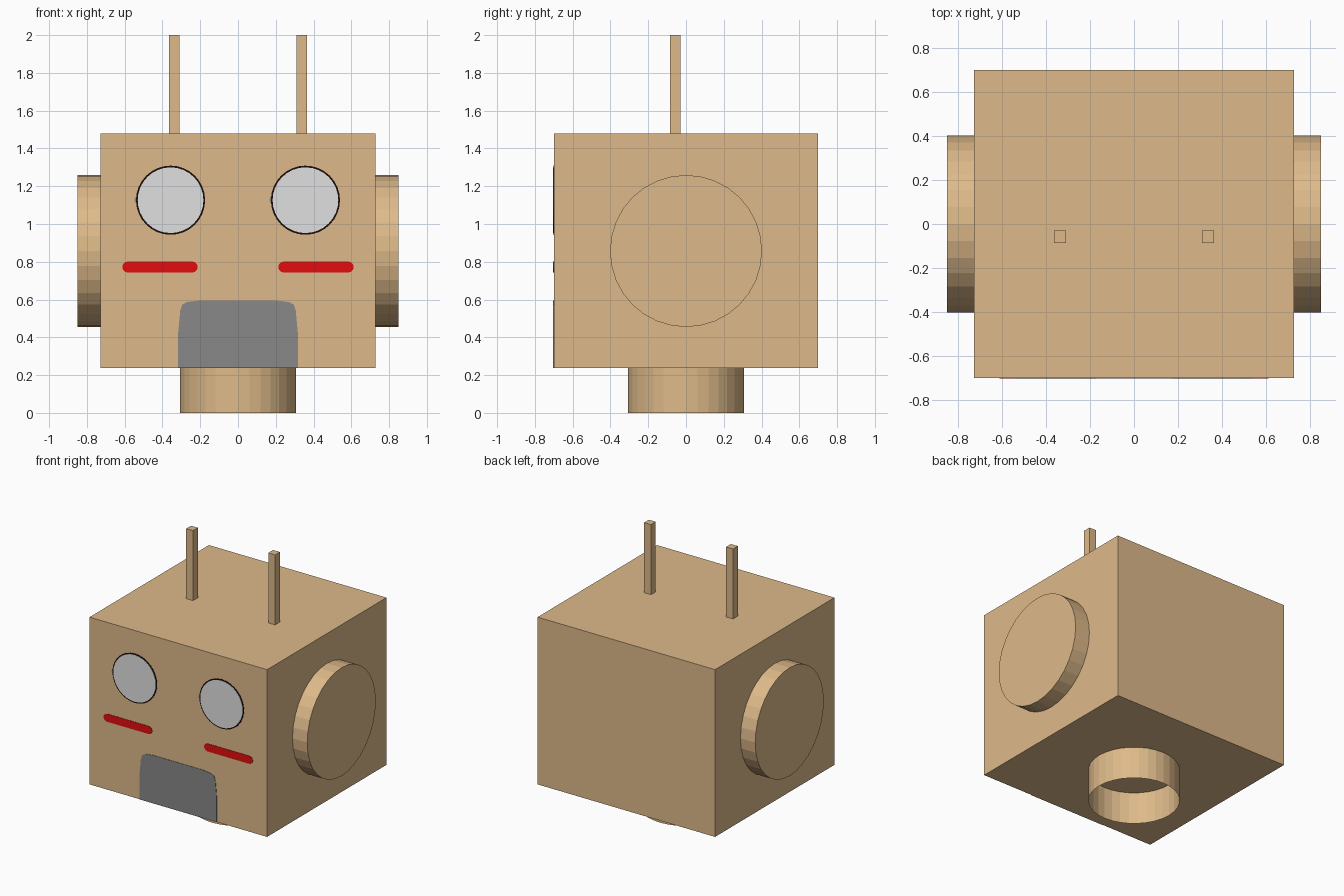
import bpy, bmesh, math
from mathutils import Matrix

if "Cube" in bpy.data.objects:
    bpy.data.objects.remove(bpy.data.objects["Cube"])


def material(name, rgb):
    """Flat material from an sRGB colour (0-255)."""
    m = bpy.data.materials.new(name)
    lin = [((c / 255 + 0.055) / 1.055) ** 2.4 if c > 10 else c / 255 / 12.92 for c in rgb]
    m.diffuse_color = (*lin, 1)
    m.use_nodes = True
    m.node_tree.nodes["Principled BSDF"].inputs["Base Color"].default_value = m.diffuse_color
    return m


TAN = material("cardboard_tan", (222, 186, 138))
WHITE = material("eye_light_grey", (224, 224, 224))
GREY = material("mouth_grey", (137, 136, 136))
RED = material("cheek_red", (227, 13, 14))
BLACK = material("outline_black", (26, 12, 8))

FRONT = -0.70


def finish(bm, name, mat):
    bmesh.ops.recalc_face_normals(bm, faces=bm.faces)
    me = bpy.data.meshes.new(name)
    bm.to_mesh(me)
    bm.free()
    me.materials.append(mat)
    ob = bpy.data.objects.new(name, me)
    bpy.context.collection.objects.link(ob)
    return ob


def box(name, center, size, mat=TAN):
    bm = bmesh.new()
    bmesh.ops.create_cube(bm, size=1, matrix=Matrix.Translation(center) @ Matrix.Diagonal((*size, 1)))
    return finish(bm, name, mat)


def cylinder(name, center, radius, depth, rot=Matrix(), caps=True):
    bm = bmesh.new()
    bmesh.ops.create_cone(bm, cap_ends=caps, segments=32, radius1=radius, radius2=radius,
                          depth=depth, matrix=Matrix.Translation(center) @ rot)
    return finish(bm, name, TAN)


def plate(name, outline, thickness, mat):
    """Thin plate on the front of the head from an (x, z) outline."""
    bm = bmesh.new()
    back = [bm.verts.new((x, FRONT, z)) for x, z in outline]
    front = [bm.verts.new((x, FRONT - thickness, z)) for x, z in outline]
    bm.faces.new(front)
    n = len(outline)
    for i in range(n):
        j = (i + 1) % n
        bm.faces.new((back[i], back[j], front[j], front[i]))
    bm.faces.new(back[::-1])
    return finish(bm, name, mat)


def disc(cx, cz, r, n=32):
    return [(cx + r * math.cos(2 * math.pi * i / n), cz + r * math.sin(2 * math.pi * i / n))
            for i in range(n)]


def capsule(x0, x1, z, r, n=6):
    pts = []
    for cx, start in ((x1 - r, -math.pi / 2), (x0 + r, math.pi / 2)):
        pts += [(cx + r * math.cos(start + math.pi * i / n), z + r * math.sin(start + math.pi * i / n))
                for i in range(n + 1)]
    return pts


# Head block and open neck tube
box("head", (0, 0, 0.859), (1.458, 1.40, 1.242))
cylinder("neck", (0, 0, 0.119), 0.308, 0.238, caps=False)

# Ears, antennae, eyes and cheeks on both sides
for side, s in (("left", -1), ("right", 1)):
    cylinder(f"{side}_ear", (s * 0.789, 0, 0.857), 0.402, 0.122, Matrix.Rotation(math.pi / 2, 4, 'Y'))
    box(f"{side}_antenna", (s * 0.337, -0.058, 1.739), (0.056, 0.056, 0.522))
    cx = s * 0.357
    plate(f"{side}_eye_smudge", disc(cx - 0.165, 1.128, 0.026, 12), 0.001, GREY)
    plate(f"{side}_eye_outline", disc(cx, 1.126, 0.183), 0.002, BLACK)
    plate(f"{side}_eye", disc(cx, 1.126, 0.174), 0.004, WHITE)
    plate(f"{side}_cheek", capsule(s * 0.413 - 0.2, s * 0.413 + 0.2, 0.772, 0.029), 0.003, RED)

# Mouth panel with rounded upper corners
half = [(0.317, 0.238), (0.317, 0.42), (0.306, 0.54), (0.295, 0.573), (0.27, 0.587), (0.20, 0.595)]
plate("mouth", half + [(-x, z) for x, z in reversed(half)], 0.003, GREY)
